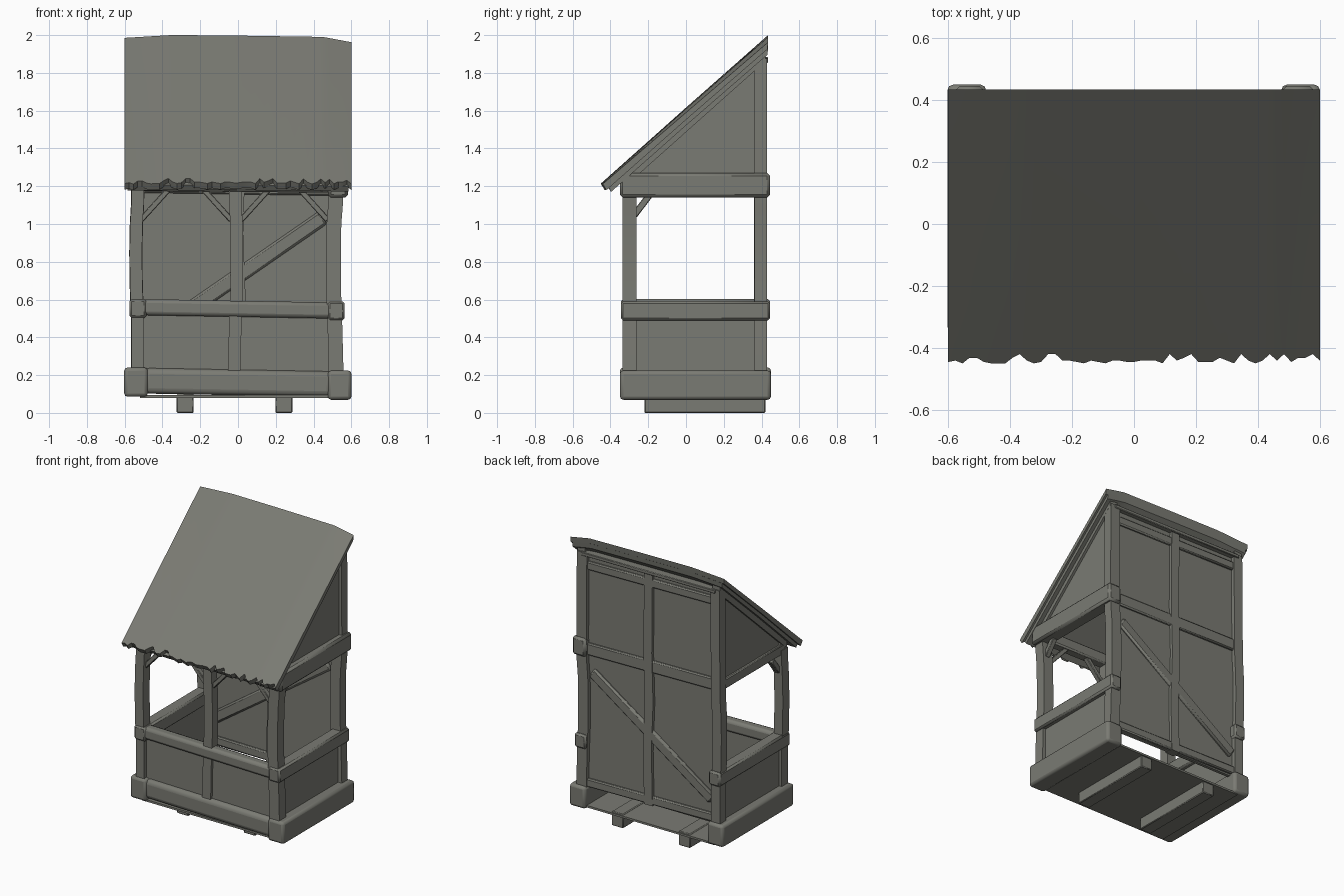
import bpy, bmesh, math, random
from mathutils import Vector

if "Cube" in bpy.data.objects:
    bpy.data.objects.remove(bpy.data.objects["Cube"])

random.seed(4)
mat = bpy.data.materials.new("weathered_grey_wood")
mat.diffuse_color = (0.195, 0.197, 0.172, 1)
mat.use_nodes = True
mat.node_tree.nodes["Principled BSDF"].inputs["Base Color"].default_value = mat.diffuse_color


def finish(name, bm, bevel=0.0, segments=1):
    bmesh.ops.recalc_face_normals(bm, faces=bm.faces)
    me = bpy.data.meshes.new(name)
    bm.to_mesh(me)
    bm.free()
    me.materials.append(mat)
    ob = bpy.data.objects.new(name, me)
    bpy.context.collection.objects.link(ob)
    if bevel:
        mod = ob.modifiers.new("bevel", 'BEVEL')
        mod.width, mod.segments = bevel, segments
    bpy.context.view_layer.objects.active = ob
    bpy.ops.object.select_all(action='DESELECT')
    ob.select_set(True)
    bpy.ops.object.shade_smooth_by_angle(angle=math.radians(35))
    return ob


def beam(name, p, q, width, height, bevel=0.008, segments=1):
    """Straight timber with its axis running from p to q."""
    p, q = Vector(p), Vector(q)
    bm = bmesh.new()
    bmesh.ops.create_cube(bm, size=1)
    bmesh.ops.scale(bm, verts=bm.verts, vec=((q - p).length, width, height))
    ob = finish(name, bm, bevel, segments)
    ob.rotation_mode = 'QUATERNION'
    ob.rotation_quaternion = (q - p).to_track_quat('X', 'Z')
    ob.location = (p + q) / 2
    return ob


def loft(name, rings, bevel=0.0):
    """Join rings of points into a closed solid."""
    bm = bmesh.new()
    vs = [[bm.verts.new(c) for c in r] for r in rings]
    n = len(vs[0])
    for a, b in zip(vs, vs[1:]):
        for i in range(n):
            bm.faces.new((a[i], a[(i + 1) % n], b[(i + 1) % n], b[i]))
    bm.faces.new(vs[0])
    bm.faces.new(vs[-1])
    return finish(name, bm, bevel)


def post(name, path, y0, y1, width):
    """Crooked upright: path is a list of (x, z) centres."""
    h = width / 2
    loft(name, [[(x - h, y0, z), (x + h, y0, z), (x + h, y1, z), (x - h, y1, z)]
                for x, z in path])


def prism(name, x, thick, profile):
    """Side panel cut from a (y, z) profile."""
    loft(name, [[(x + s * thick / 2, y, z) for y, z in profile] for s in (-1, 1)])


# skids and floor
for x in (-0.28, 0.243):
    beam("skid", (x, -0.22, 0.05), (x, 0.42, 0.05), 0.09, 0.1, 0.005)
beam("floor", (-0.52, 0.05, 0.087), (0.52, 0.05, 0.087), 0.76, 0.014, 0)

# heavy base beams
beam("base_beam_left", (-0.54, -0.35, 0.163), (-0.54, 0.45, 0.163), 0.125, 0.155, 0.018, 2)
beam("base_beam_right", (0.538, -0.35, 0.147), (0.538, 0.45, 0.147), 0.125, 0.155, 0.018, 2)
beam("base_beam_front", (-0.5, -0.285, 0.17), (0.5, -0.285, 0.152), 0.11, 0.135, 0.03, 3)

# railing beams
beam("rail_left", (-0.53, -0.345, 0.553), (-0.53, 0.445, 0.553), 0.09, 0.1, 0.012)
beam("rail_right", (0.52, -0.345, 0.54), (0.52, 0.445, 0.54), 0.09, 0.1, 0.012)
beam("rail_front", (-0.51, -0.3, 0.56), (0.5, -0.3, 0.542), 0.075, 0.085, 0.02, 2)

# crooked posts
zs = (0.2, 0.5, 0.68, 0.85, 1.0, 1.1, 1.2)
left = list(zip((-0.532, -0.532, -0.539, -0.541, -0.538, -0.532, -0.53), zs))
right = list(zip((0.52, 0.512, 0.505, 0.505, 0.508, 0.516, 0.52), zs))
middle = list(zip((-0.02, -0.014, -0.006, -0.006, -0.008, -0.014, -0.015), zs))
post("front_post_left", left, -0.335, -0.262, 0.066)
post("front_post_right", right, -0.335, -0.262, 0.078)
post("front_post_middle", middle, -0.325, -0.262, 0.066)
post("back_post_left", left + [(-0.525, 1.885)], 0.362, 0.428, 0.07)
post("back_post_right", right + [(0.515, 1.875)], 0.362, 0.428, 0.078)
post("back_post_middle", [(0, 0.22), (0.008, 0.6), (-0.005, 0.95), (0.005, 1.3), (0, 1.88)],
     0.36, 0.422, 0.065)

# eave beams
beam("eave_beam_front", (-0.55, -0.297, 1.215), (0.55, -0.297, 1.205), 0.07, 0.08, 0.01)
beam("eave_beam_right", (0.53, -0.35, 1.205), (0.53, 0.445, 1.205), 0.105, 0.13, 0.015)
beam("eave_beam_left", (-0.53, -0.31, 1.2), (-0.53, 0.4, 1.2), 0.06, 0.07, 0.006)

# corner braces under the front eave and along the sides
for a, b in ((-0.515, -0.37), (-0.035, -0.18), (0.015, 0.16), (0.475, 0.33)):
    beam("front_brace", (a, -0.295, 1.02), (b, -0.295, 1.18), 0.035, 0.03, 0.004)
for x in (-0.53, 0.515):
    beam("side_brace", (x, -0.275, 1.045), (x, -0.195, 1.15), 0.035, 0.035, 0.004)

# lower wall panels
beam("front_panel", (-0.53, -0.295, 0.37), (0.53, -0.295, 0.37), 0.025, 0.34, 0)
for x in (-0.53, 0.515):
    beam("side_panel", (x, -0.3, 0.37), (x, 0.4, 0.37), 0.03, 0.34, 0)

# back wall with its cross timbers
beam("back_wall", (-0.53, 0.39, 1.045), (0.52, 0.39, 1.045), 0.022, 1.65, 0)
for z, h in ((0.255, 0.06), (1.2, 0.085), (1.79, 0.06)):
    beam("back_cross_beam", (-0.52, 0.39, z + 0.008), (0.515, 0.39, z - 0.008), 0.058, h)
beam("back_top_plate", (-0.53, 0.405, 1.872), (0.52, 0.405, 1.865), 0.06, 0.025, 0.004)
beam("back_diagonal", (-0.49, 0.39, 0.385), (0.45, 0.39, 1.034), 0.06, 0.08, 0.012)


# roof line helper: height of the roof top above a given y
def roof_z(y):
    return 1.215 + 0.892 * (y + 0.45)


# gables and rafters
for side, x in (("left", -0.53), ("right", 0.525)):
    prism("gable_" + side, x, 0.025, [(-0.3, 1.18), (0.4, 1.18), (0.4, roof_z(0.4) - 0.075),
                                      (-0.3, roof_z(-0.3) - 0.075)])
    prism("rafter_" + side, x, 0.06, [(-0.33, roof_z(-0.33) - 0.13), (0.42, roof_z(0.42) - 0.13),
                                      (0.42, roof_z(0.42) - 0.06), (-0.33, roof_z(-0.33) - 0.06)])


# roof sag along x
def sag(x):
    pts = [(-0.6, -0.015), (-0.35, 0.0), (0.0, -0.003), (0.45, -0.01), (0.6, -0.038)]
    for (a, u), (b, v) in zip(pts, pts[1:]):
        if x <= b + 1e-6:
            return u + (v - u) * (x - a) / (b - a)


# roof in two layers, the upper one with a ragged eave
def roof_layer(name, half, front, drop, thick, ragged, count):
    rings = []
    for i in range(count + 1):
        x = -half + 2 * half * i / count
        y = front + random.choice((0, 0.15, 0.3, 0.6, 1)) * ragged
        s = sag(x) - drop
        under = y + 0.02
        rings.append([(x, 0.435, roof_z(0.435) - 0.004 + s), (x, 0, roof_z(0) + s * 0.7 - drop * 0.3),
                      (x, y, roof_z(y) - drop + sag(x) * 0.3),
                      (x, under, roof_z(under) - drop - thick - 0.012 + sag(x) * 0.3),
                      (x, 0, roof_z(0) + s * 0.7 - drop * 0.3 - thick),
                      (x, 0.43, roof_z(0.43) - thick + s)])
    loft(name, rings)


roof_layer("roof_cover", 0.6, -0.45, 0.0, 0.038, 0.03, 52)
roof_layer("roof_boards", 0.585, -0.42, 0.036, 0.034, 0.008, 24)
